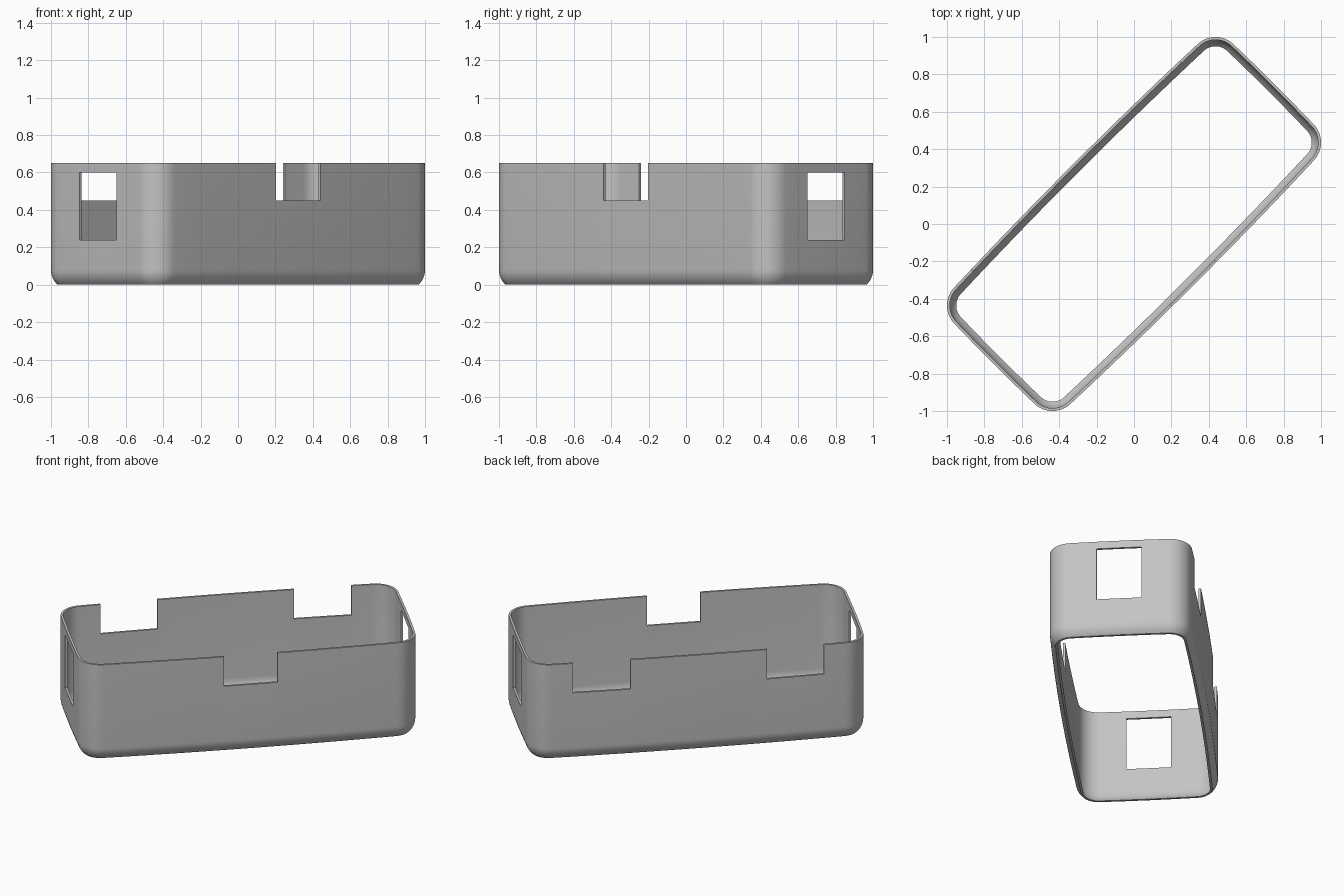
import bpy, bmesh
from math import sin, cos, tan, radians, pi, sqrt
from mathutils import Matrix, Vector

cube = bpy.data.objects.get("Cube")
if cube:
    bpy.data.objects.remove(cube, do_unlink=True)

HEIGHT, WALL, RADIUS = 0.65, 0.015, 0.14
LONG_TILT, SHORT_TILT = radians(2), radians(1.5)   # slight outward bow of the walls
CU, CV = 0.916, 0.30                               # corner arc centres
TURN = Matrix.Rotation(pi / 4, 4, 'Z')

grey = bpy.data.materials.new("grey plastic")
grey.use_nodes = True
colour = (0.55, 0.55, 0.55, 1)
grey.diffuse_color = colour
grey.node_tree.nodes["Principled BSDF"].inputs["Base Color"].default_value = colour


def quarter_outline():
    """Points and outward normals from the end wall's middle to the side wall's middle."""
    out = []
    end_v = CV + RADIUS * sin(SHORT_TILT)
    for i in range(4):                              # bowed end wall
        f = i / 4
        t = SHORT_TILT * f
        u = CU + RADIUS * cos(SHORT_TILT) + end_v * tan(SHORT_TILT) / 2 * (1 - f * f)
        out.append((Vector((u, end_v * f)), Vector((cos(t), sin(t)))))
    for i in range(17):                             # rounded corner
        a = SHORT_TILT + (pi / 2 - LONG_TILT - SHORT_TILT) * i / 16
        n = Vector((cos(a), sin(a)))
        out.append((Vector((CU, CV)) + n * RADIUS, n))
    end_u = CU + RADIUS * sin(LONG_TILT)
    for i in range(1, 9):                           # bowed side wall
        f = 1 - i / 8
        t = LONG_TILT * f
        v = CV + RADIUS * cos(LONG_TILT) + end_u * tan(LONG_TILT) / 2 * (1 - f * f)
        out.append((Vector((end_u * f, v)), Vector((sin(t), cos(t)))))
    return out


def full_outline():
    q = quarter_outline()
    flip = lambda pts, s: [(Vector((p.x * s[0], p.y * s[1])),
                            Vector((n.x * s[0], n.y * s[1]))) for p, n in pts]
    return (q[:-1] + flip(q, (-1, 1))[:0:-1]
            + flip(q, (-1, -1))[:-1] + flip(q, (1, -1))[:0:-1])


def wall_profile():
    """Closed cross-section as (inset, height), curling inward at the foot."""
    curl, sweep = 0.109, radians(47)
    foot = curl * sin(sweep)
    arc = [sweep * i / 6 for i in range(6, -1, -1)]
    outer = [(curl * (1 - cos(a)), foot - curl * sin(a)) for a in arc]
    inner = [(x + WALL, z) for x, z in outer]
    return outer + [(0, HEIGHT), (WALL, HEIGHT)] + inner[::-1]


# Case shell swept round the outline
bm = bmesh.new()
profile = wall_profile()
rings = [[bm.verts.new((*(p - n * inset), z)) for inset, z in profile]
         for p, n in full_outline()]
for a, b in zip(rings, rings[1:] + rings[:1]):
    for j in range(len(profile)):
        k = (j + 1) % len(profile)
        bm.faces.new((a[j], b[j], b[k], a[k]))
bmesh.ops.recalc_face_normals(bm, faces=bm.faces)
bm.transform(TURN)
mesh = bpy.data.meshes.new("case_shell")
bm.to_mesh(mesh)
bm.free()
mesh.materials.append(grey)
shell = bpy.data.objects.new("case_shell", mesh)
bpy.context.collection.objects.link(shell)

# Openings: centre u, centre v, size u, size v, bottom, top
SILL = 0.45
openings = [(0, -0.45, 0.334, 0.2, SILL, 1)]                           # single side notch
openings += [(s * 0.607, 0.45, 0.357, 0.2, SILL, 1) for s in (-1, 1)]  # paired notches
openings += [(s * 1.06, 0, 0.2, 0.277, 0.24, 0.6) for s in (-1, 1)]    # end windows

bm = bmesh.new()
for u, v, su, sv, low, high in openings:
    place = TURN @ Matrix.Translation((u, v, (low + high) / 2))
    bmesh.ops.create_cube(bm, size=1, matrix=place @ Matrix.Diagonal((su, sv, high - low, 1)))
cut_mesh = bpy.data.meshes.new("opening_cutter")
bm.to_mesh(cut_mesh)
bm.free()
cut_mesh.materials.append(grey)
cutter = bpy.data.objects.new("opening_cutter", cut_mesh)
cutter.hide_render = True
bpy.context.collection.objects.link(cutter)

cut = shell.modifiers.new("openings", 'BOOLEAN')
cut.operation, cut.solver, cut.object = 'DIFFERENCE', 'EXACT', cutter
bpy.ops.object.select_all(action='DESELECT')
shell.select_set(True)
bpy.context.view_layer.objects.active = shell
bpy.ops.object.modifier_apply(modifier=cut.name)
bpy.data.objects.remove(cutter, do_unlink=True)
bpy.ops.object.shade_smooth_by_angle(angle=radians(30))
